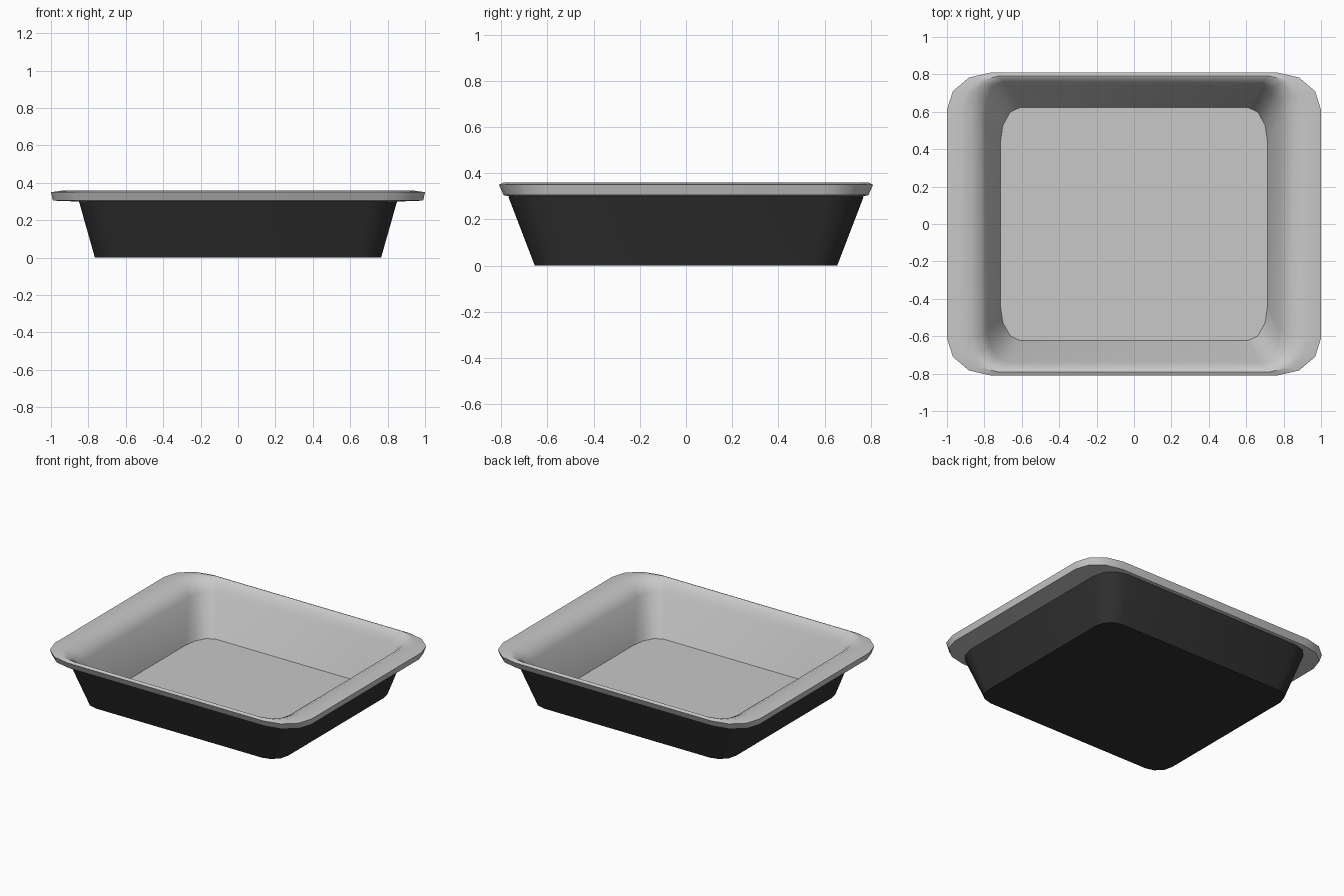
import bpy, bmesh, math

if "Cube" in bpy.data.objects:
    bpy.data.objects.remove(bpy.data.objects["Cube"])


def material(name, v):
    m = bpy.data.materials.new(name)
    m.diffuse_color = (v, v, v, 1)
    m.use_nodes = True
    m.node_tree.nodes["Principled BSDF"].inputs["Base Color"].default_value = m.diffuse_color
    return m


light = material("light grey", 0.58)
black = material("black", 0.03)


def ring(bm, hx, hy, z, rx, ry, seg=3):
    """Rounded rectangle with elliptical corners."""
    pts = []
    for q in range(4):
        for i in range(seg + 1):
            a = math.pi / 2 * (q + i / seg)
            sx = 1 if q in (0, 3) else -1
            sy = 1 if q in (0, 1) else -1
            pts.append(bm.verts.new((sx * (hx - rx) + rx * math.cos(a),
                                     sy * (hy - ry) + ry * math.sin(a), z)))
    return pts


def shell(name, rings, mat, cap=None, angle=40):
    """Loft rings in order; optionally cap the first ring."""
    bm = bmesh.new()
    loops = [ring(bm, *r) for r in rings]
    for a, b in zip(loops, loops[1:]):
        n = len(a)
        for i in range(n):
            j = (i + 1) % n
            bm.faces.new((a[i], a[j], b[j], b[i]))
    if cap == "up":
        bm.faces.new(loops[0])
    elif cap == "down":
        bm.faces.new(loops[0][::-1])
    me = bpy.data.meshes.new(name)
    if cap == "up":  # inner surface faces inward
        for f in bm.faces:
            if len(f.verts) == 4:
                f.normal_flip()
    bm.to_mesh(me)
    bm.free()
    me.materials.append(mat)
    ob = bpy.data.objects.new(name, me)
    bpy.context.collection.objects.link(ob)
    bpy.context.view_layer.objects.active = ob
    ob.select_set(True)
    bpy.ops.object.shade_smooth_by_angle(angle=math.radians(angle))
    ob.select_set(False)


# dark outer body with tapered walls and flat base
shell("outer_body", [
    (0.765, 0.655, 0.0, 0.12, 0.12),
    (0.85, 0.77, 0.30, 0.15, 0.16),
], black, "down")

# rim underside and outer edge
shell("rim_edge", [
    (0.85, 0.765, 0.30, 0.15, 0.16),
    (0.99, 0.79, 0.305, 0.23, 0.19),
    (1.0, 0.81, 0.35, 0.235, 0.20),
], light)

# light inner dish: floor, walls and rolled rim top
shell("inner_dish", [
    (0.715, 0.623, 0.01, 0.105, 0.19),
    (0.785, 0.735, 0.28, 0.11, 0.16),
    (0.82, 0.755, 0.325, 0.13, 0.16),
    (0.87, 0.775, 0.35, 0.17, 0.17),
    (0.93, 0.79, 0.36, 0.20, 0.19),
    (1.0, 0.81, 0.35, 0.235, 0.20),
], light, "up")
